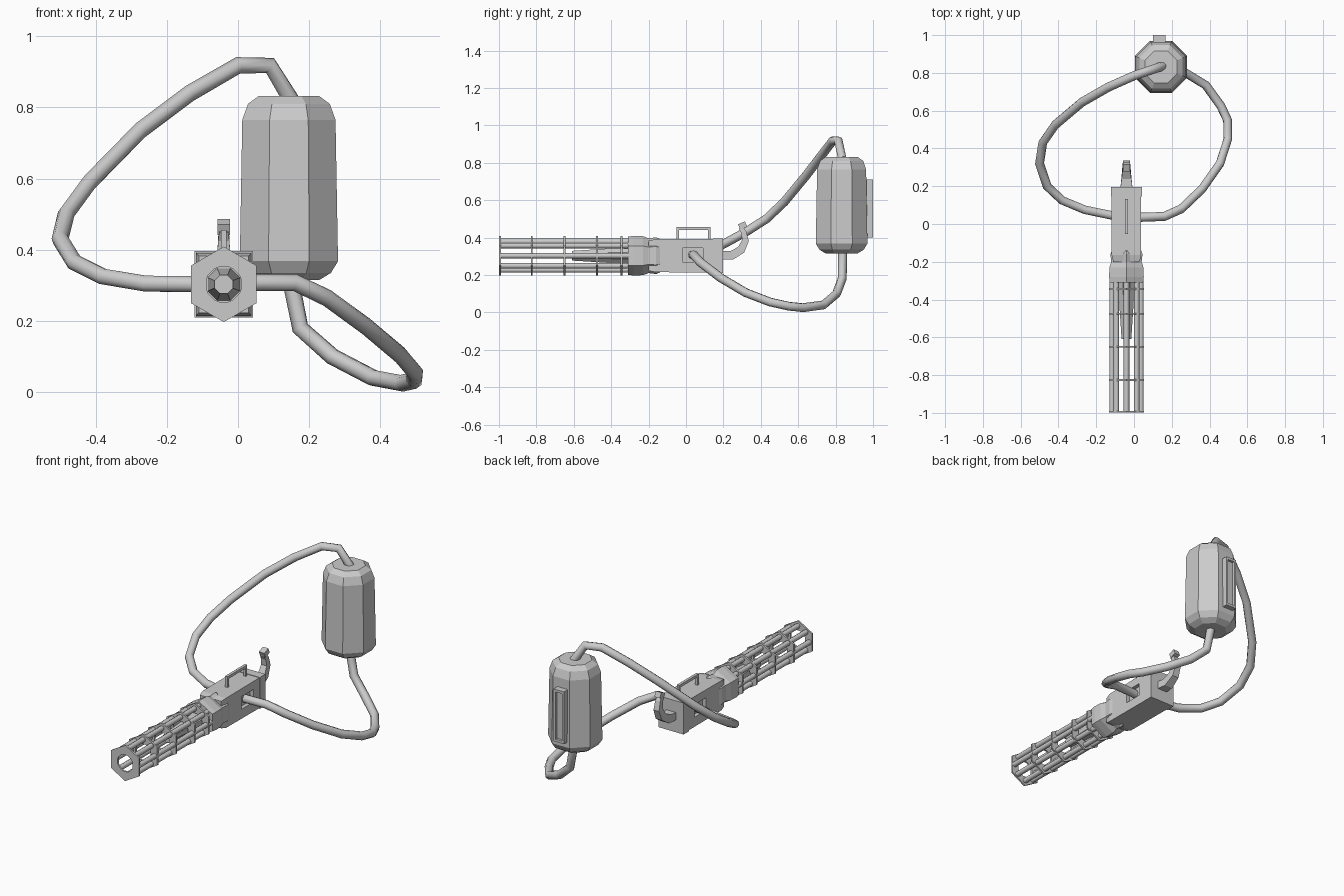
import bpy, bmesh
from math import pi, cos, sin
from mathutils import Vector

if "Cube" in bpy.data.objects:
    bpy.data.objects.remove(bpy.data.objects["Cube"])

GX, GZ = -0.04, 0.303          # gun axis


def loft(name, rings, closed=False):
    """Skin a list of equal-length point rings; cap the ends or join them into a loop."""
    bm = bmesh.new()
    vs = [[bm.verts.new(p) for p in r] for r in rings]
    n = len(vs[0])
    pairs = list(zip(vs, vs[1:])) + ([(vs[-1], vs[0])] if closed else [])
    for a, b in pairs:
        for i in range(n):
            j = (i + 1) % n
            bm.faces.new((a[i], a[j], b[j], b[i]))
    if not closed:
        bm.faces.new(vs[0])
        bm.faces.new(vs[-1])
    bmesh.ops.recalc_face_normals(bm, faces=bm.faces)
    me = bpy.data.meshes.new(name)
    bm.to_mesh(me)
    bm.free()
    ob = bpy.data.objects.new(name, me)
    bpy.context.collection.objects.link(ob)
    return ob


def poly_radius(t, sides, r, start):
    """Distance from centre to the edge of a regular polygon at angle t."""
    step = 2 * pi / sides
    return r * cos(step / 2) / cos((t - start) % step - step / 2)


def ring_y(y, r, n, start=0.0, cx=GX, cz=GZ):
    return [(cx + r * cos(start + 2 * pi * i / n), y, cz + r * sin(start + 2 * pi * i / n))
            for i in range(n)]


def rect_y(y, hx, hz, cx=GX, cz=GZ):
    return [(cx + a * hx, y, cz + b * hz) for a, b in ((-1, -1), (1, -1), (1, 1), (-1, 1))]


def box(name, x0, x1, y0, y1, z0, z1):
    args = ((x1 - x0) / 2, (z1 - z0) / 2, (x0 + x1) / 2, (z0 + z1) / 2)
    return loft(name, [rect_y(y0, *args), rect_y(y1, *args)])


def smooth(ob):
    bpy.ops.object.select_all(action='DESELECT')
    ob.select_set(True)
    bpy.context.view_layer.objects.active = ob
    bpy.ops.object.shade_smooth_by_angle(angle=0.9)


# barrels
for i in range(8):
    a = pi / 2 + 2 * pi * i / 8
    bx, bz = GX + 0.076 * cos(a), GZ + 0.076 * sin(a)
    smooth(loft(f"barrel_{i + 1}", [ring_y(y, 0.015, 8, 0, bx, bz) for y in (-0.999, -0.29)]))

# hexagonal barrel clamps with an octagonal opening
for k, y in enumerate((-0.994, -0.825, -0.65, -0.475, -0.345)):
    rings = []
    for sides, r, yy in ((6, 0.106, y - 0.005), (6, 0.106, y + 0.005),
                         (8, 0.053, y + 0.005), (8, 0.053, y - 0.005)):
        start = pi / 2 if sides == 6 else pi / 8
        ring = []
        for i in range(24):
            t = pi / 2 + 2 * pi * i / 24
            # nudge keeps corner angles stable under the modulo
            rr = poly_radius(t + 1e-7, sides, r, start)
            ring.append((GX + rr * cos(t), yy, GZ + rr * sin(t)))
        rings.append(ring)
    loft(f"barrel_clamp_{k + 1}", rings, closed=True)

# tapered spindle inside the barrel cluster
loft("spindle", [ring_y(-0.61, 0.028, 8, pi / 8), ring_y(-0.29, 0.05, 8, pi / 8)])

# front housing
loft("front_housing", [ring_y(y, r, 6, pi / 2) for y, r in
                       ((-0.31, 0.102), (-0.28, 0.106), (-0.23, 0.104), (-0.2, 0.093),
                        (-0.16, 0.098), (-0.14, 0.09))])

# receiver with a hose port cut in each side
receiver = loft("receiver", [rect_y(y, hx, hz) for y, hx, hz in
                             ((-0.2, 0.07, 0.08), (-0.165, 0.078, 0.088), (0.145, 0.078, 0.09))])
for side in (-1, 1):
    x0, x1 = sorted((GX + side * 0.055, GX + side * 0.12))
    cut = box("port_cutter", x0, x1, -0.02, 0.09, 0.27, 0.345)
    cut.hide_render = True
    cut.hide_viewport = True
    m = receiver.modifiers.new("port", 'BOOLEAN')
    m.operation, m.solver, m.object = 'DIFFERENCE', 'EXACT', cut
loft("receiver_back_plate", [rect_y(0.145, 0.082, 0.093), rect_y(0.197, 0.082, 0.093)])

# carry handle
hx0, hx1 = GX - 0.008, GX + 0.008
box("handle_bar", hx0, hx1, -0.052, 0.132, 0.44, 0.456)
for label, y in (("front", -0.052), ("rear", 0.118)):
    box(f"handle_post_{label}", hx0, hx1, y, y + 0.014, 0.385, 0.445)

# curved rear grip with a trigger knob on top
path = [(0.19, 0.305), (0.245, 0.305), (0.295, 0.335), (0.318, 0.385), (0.308, 0.43), (0.292, 0.455)]
half_w = (0.032, 0.026, 0.021, 0.018, 0.016, 0.013)
half_t = (0.022, 0.024, 0.022, 0.018, 0.014, 0.012)
rings = []
for i, (y, z) in enumerate(path):
    a, b = path[max(i - 1, 0)], path[min(i + 1, len(path) - 1)]
    d = Vector((b[0] - a[0], b[1] - a[1])).normalized()
    ny, nz = -d.y * half_t[i], d.x * half_t[i]
    w = half_w[i]
    rings.append([(GX + w * s, y + ny * t, z + nz * t)
                  for s, t in ((-1, -1), (1, -1), (1, 1), (-1, 1))])
loft("rear_grip", rings)
knob = box("trigger_knob", -0.018, 0.018, -0.02, 0.02, -0.016, 0.016)
knob.location = (GX, 0.303, 0.464)
knob.rotation_euler = (0.4, 0, 0)

# octagonal backpack tank
TX, TY = 0.143, 0.832
tank = []
for z, flat in ((0.315, 0.085), (0.335, 0.118), (0.368, 0.138), (0.765, 0.131),
                (0.81, 0.115), (0.832, 0.085)):
    r = flat / cos(pi / 8)
    tank.append([(TX + r * cos(pi / 8 + i * pi / 4), TY + r * sin(pi / 8 + i * pi / 4), z)
                 for i in range(8)])
loft("tank", tank)

# framed back pad on the tank
loft("tank_back_pad", [rect_y(y, hx, hz, 0.134, 0.555) for y, hx, hz in
                       ((0.95, 0.034, 0.155), (1.0, 0.034, 0.155),
                        (1.0, 0.022, 0.14), (0.985, 0.022, 0.14))])


# hoses between tank and gun
def hose(name, pts, r):
    cu = bpy.data.curves.new(name, 'CURVE')
    cu.dimensions = '3D'
    cu.bevel_depth, cu.bevel_resolution, cu.use_fill_caps = r, 2, True
    sp = cu.splines.new('POLY')
    sp.points.add(len(pts) - 1)
    for p, c in zip(sp.points, pts):
        p.co = (*c, 1)
    ob = bpy.data.objects.new(name, cu)
    bpy.context.collection.objects.link(ob)
    bpy.ops.object.select_all(action='DESELECT')
    ob.select_set(True)
    bpy.context.view_layer.objects.active = ob
    bpy.ops.object.convert(target='MESH')
    smooth(bpy.context.view_layer.objects.active)


hose("upper_hose", [(0.15, 0.836, 0.82), (0.09, 0.815, 0.918), (0, 0.785, 0.918),
                    (-0.135, 0.725, 0.84), (-0.275, 0.645, 0.735), (-0.417, 0.525, 0.59),
                    (-0.483, 0.43, 0.5), (-0.5, 0.32, 0.43), (-0.46, 0.2, 0.365),
                    (-0.38, 0.125, 0.325), (-0.26, 0.075, 0.305), (-0.09, 0.04, 0.303)], 0.024)
hose("lower_hose", [(0.02, 0.035, 0.308), (0.16, 0.04, 0.308), (0.25, 0.08, 0.265),
                    (0.36, 0.185, 0.185), (0.455, 0.32, 0.105), (0.497, 0.45, 0.055),
                    (0.495, 0.55, 0.033), (0.46, 0.625, 0.025), (0.38, 0.735, 0.04),
                    (0.265, 0.805, 0.1), (0.175, 0.835, 0.18), (0.145, 0.838, 0.33)], 0.024)
